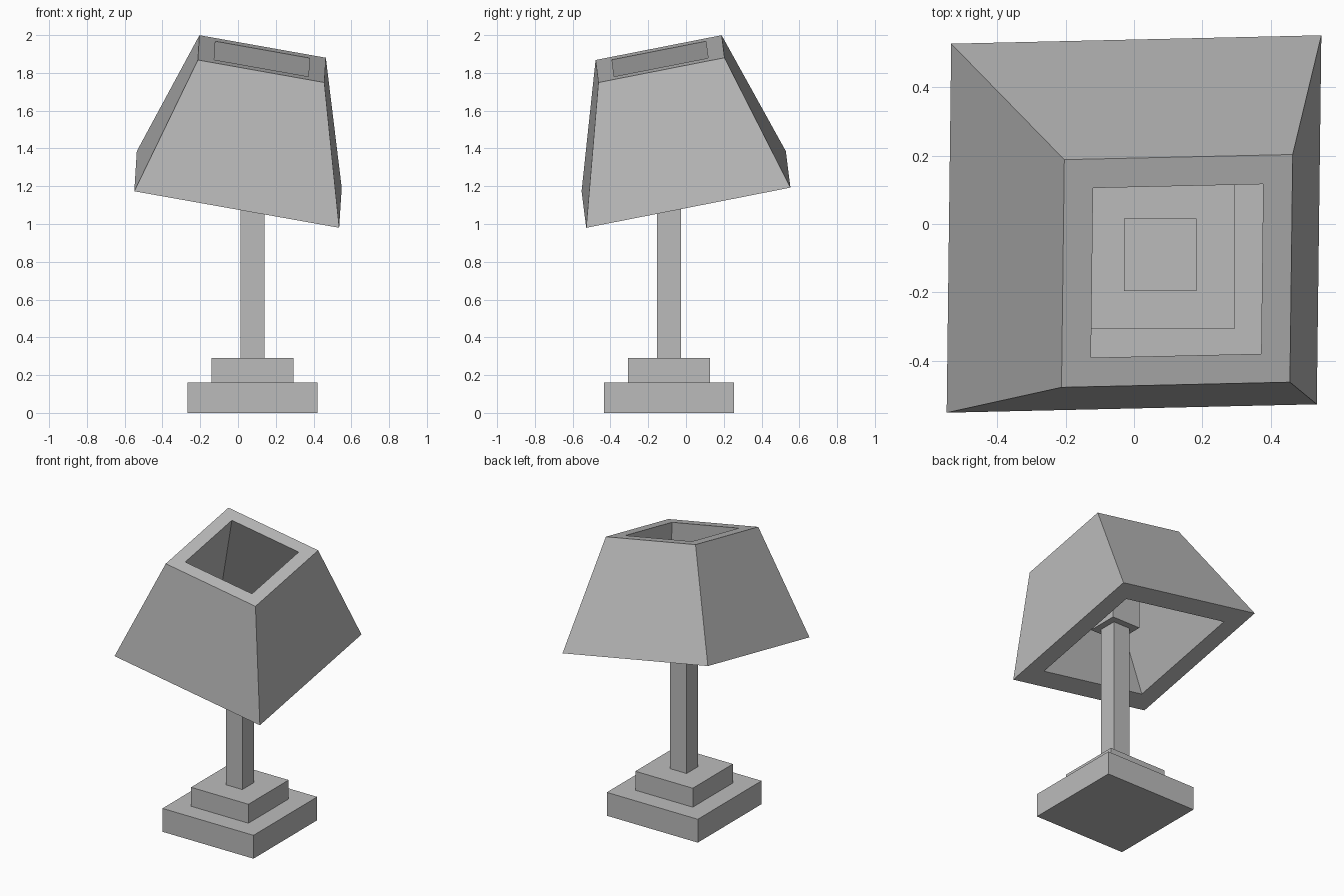
import bpy
import bmesh
from math import radians

cube = bpy.data.objects.get("Cube")
if cube:
    bpy.data.objects.remove(cube, do_unlink=True)

# One plain grey for the whole lamp
GREY = (0.5, 0.5, 0.5, 1.0)
grey = bpy.data.materials.new("plain grey")
grey.use_nodes = True
grey.diffuse_color = GREY
for node in grey.node_tree.nodes:
    if node.type == 'BSDF_PRINCIPLED':
        node.inputs["Base Color"].default_value = GREY

STAND_X, STAND_Y = 0.077, -0.09


def finish(name, bm):
    bmesh.ops.recalc_face_normals(bm, faces=bm.faces)
    mesh = bpy.data.meshes.new(name)
    bm.to_mesh(mesh)
    bm.free()
    mesh.materials.append(grey)
    obj = bpy.data.objects.new(name, mesh)
    bpy.context.collection.objects.link(obj)
    return obj


def square_block(name, width, bottom, top):
    """Square block centred on the axis of the stand."""
    bm = bmesh.new()
    bmesh.ops.create_cube(bm, size=1)
    bmesh.ops.scale(bm, vec=(width, width, top - bottom), verts=bm.verts)
    obj = finish(name, bm)
    obj.location = (STAND_X, STAND_Y, (bottom + top) / 2)
    return obj


def square_ring(bm, width, z):
    h = width / 2
    return [bm.verts.new((x, y, z)) for x, y in ((-h, -h), (h, -h), (h, h), (-h, h))]


# Stepped stand, pole and cube bulb
square_block("lower_base", 0.69, 0, 0.16)
square_block("upper_base", 0.435, 0.16, 0.29)
square_block("pole", 0.125, 0.29, 1.33)
square_block("bulb", 0.213, 1.32, 1.535)

# Hollow tapered shade, open at both ends, tilted on the pole
BOTTOM_WIDTH, TOP_WIDTH, HEIGHT, INNER = 1.102, 0.68, 0.716, 0.745
bm = bmesh.new()
rings = [
    square_ring(bm, BOTTOM_WIDTH, 0),
    square_ring(bm, TOP_WIDTH, HEIGHT),
    square_ring(bm, TOP_WIDTH * INNER, HEIGHT),
    square_ring(bm, BOTTOM_WIDTH * INNER, 0),
]
for i, ring in enumerate(rings):
    following = rings[(i + 1) % len(rings)]
    for j in range(4):
        k = (j + 1) % 4
        bm.faces.new((ring[j], ring[k], following[k], following[j]))
shade = finish("shade", bm)
shade.location = (0, 0, 1.183)
shade.rotation_euler = (radians(11.3), radians(10.1), radians(1.3))
